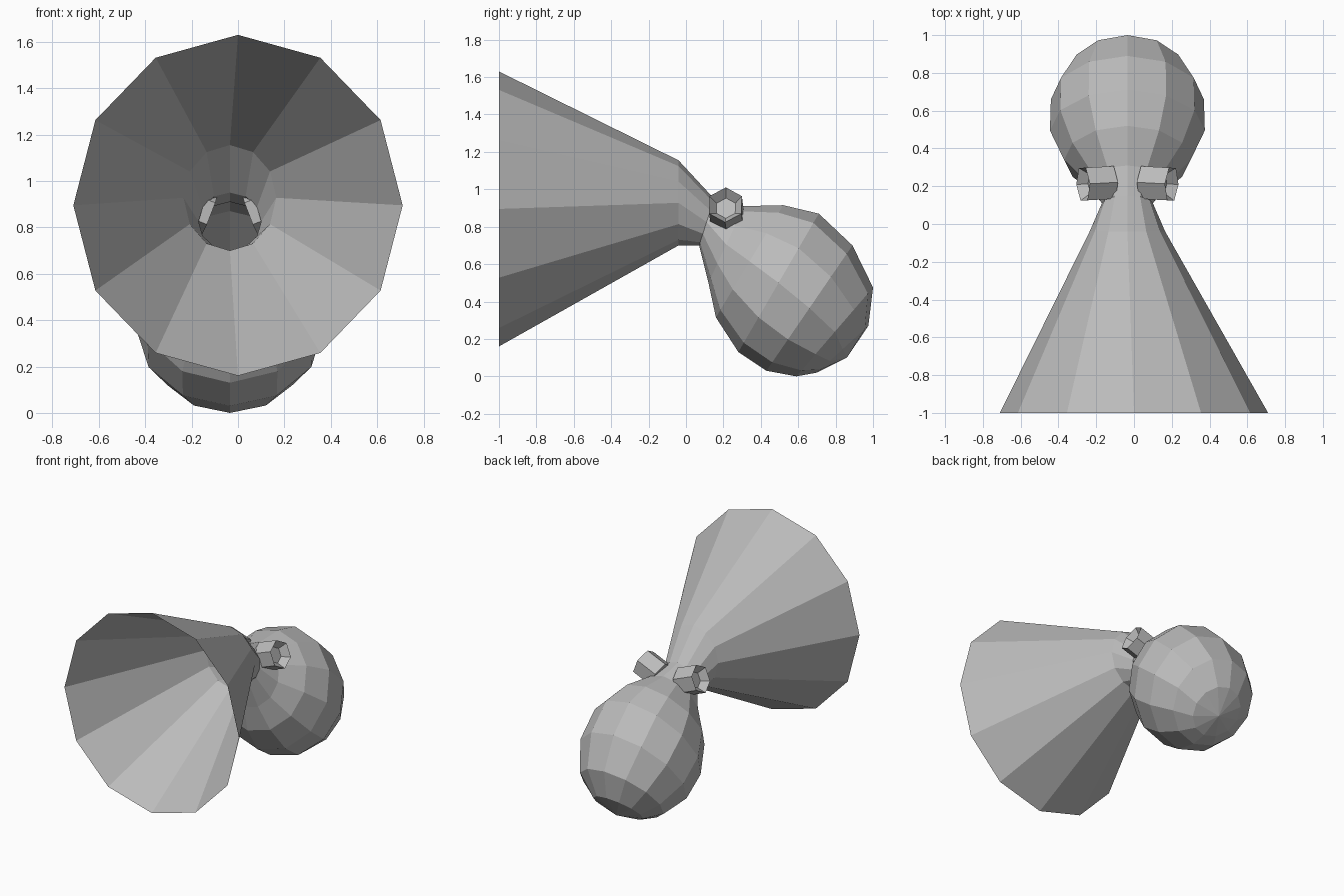
import bpy, bmesh, math
from mathutils import Vector

cube = bpy.data.objects.get("Cube")
if cube:
    bpy.data.objects.remove(cube, do_unlink=True)

SIDES = 12
AXIS_X = -0.035

grey = bpy.data.materials.new("plain grey")
grey.use_nodes = True
colour = (0.5, 0.5, 0.5, 1)
grey.diffuse_color = colour
grey.node_tree.nodes["Principled BSDF"].inputs["Base Color"].default_value = colour


def finish(bm, name):
    bmesh.ops.recalc_face_normals(bm, faces=bm.faces)
    mesh = bpy.data.meshes.new(name)
    bm.to_mesh(mesh)
    bm.free()
    mesh.materials.append(grey)
    obj = bpy.data.objects.new(name, mesh)
    bpy.context.collection.objects.link(obj)
    return obj


def ring(bm, x, top, bottom, width):
    """Tilted ellipse from its upper and lower (y, z) points and half width."""
    top, bottom = Vector((x, *top)), Vector((x, *bottom))
    mid, half = (top + bottom) / 2, (top - bottom) / 2
    angles = [math.tau * i / SIDES for i in range(SIDES)]
    return [bm.verts.new(mid + half * math.cos(a) + Vector((width * math.sin(a), 0, 0)))
            for a in angles]


def loft(name, rings, tip=None):
    bm = bmesh.new()
    loops = [ring(bm, *r) for r in rings]
    for a, b in zip(loops, loops[1:]):
        for i in range(SIDES):
            j = (i + 1) % SIDES
            bm.faces.new((a[i], a[j], b[j], b[i]))
    if tip:
        end = bm.verts.new(tip)
        for i in range(SIDES):
            bm.faces.new((loops[-1][i], loops[-1][(i + 1) % SIDES], end))
    return finish(bm, name)


# Open flared horn with its short throat
throat = (AXIS_X, (0.15, 0.95), (0.07, 0.70), 0.135)
loft("horn", [
    (0, (-1, 1.63), (-1, 0.16), 0.71),
    (AXIS_X, (-0.04, 1.155), (-0.04, 0.70), 0.2),
    throat,
])

# Hanging bulb, bending down and back from the throat
loft("bulb", [
    throat,
    (AXIS_X, (0.31, 0.91), (0.12, 0.50), 0.21),
    (AXIS_X, (0.52, 0.915), (0.16, 0.315), 0.335),
    (AXIS_X, (0.71, 0.87), (0.28, 0.13), 0.41),
    (AXIS_X, (0.89, 0.70), (0.43, 0.03), 0.405),
    (AXIS_X, (1.0, 0.475), (0.59, 0.0), 0.31),
    (AXIS_X, (0.975, 0.27), (0.70, 0.02), 0.18),
], tip=(AXIS_X, 0.86, 0.10))


# Hexagonal side knobs with a recessed centre, tilted outward and up
def knob(name, side):
    bm = bmesh.new()
    axis = Vector((0.93 * side, -0.05, 0.36)).normalized()
    bmesh.ops.create_cone(bm, cap_ends=True, segments=6,
                          radius1=0.1, radius2=0.1, depth=0.16)
    outer = max(bm.faces, key=lambda f: f.calc_center_median().z)
    bmesh.ops.inset_individual(bm, faces=[outer], thickness=0.042)
    for v in outer.verts:
        v.co.z -= 0.05
    turn = axis.to_track_quat('Z', 'Y').to_matrix()
    bmesh.ops.rotate(bm, verts=bm.verts, matrix=turn)
    bmesh.ops.translate(bm, verts=bm.verts,
                        vec=(AXIS_X + 0.16 * side, 0.215, 0.888))
    return finish(bm, name)


knob("left_knob", 1)
knob("right_knob", -1)
